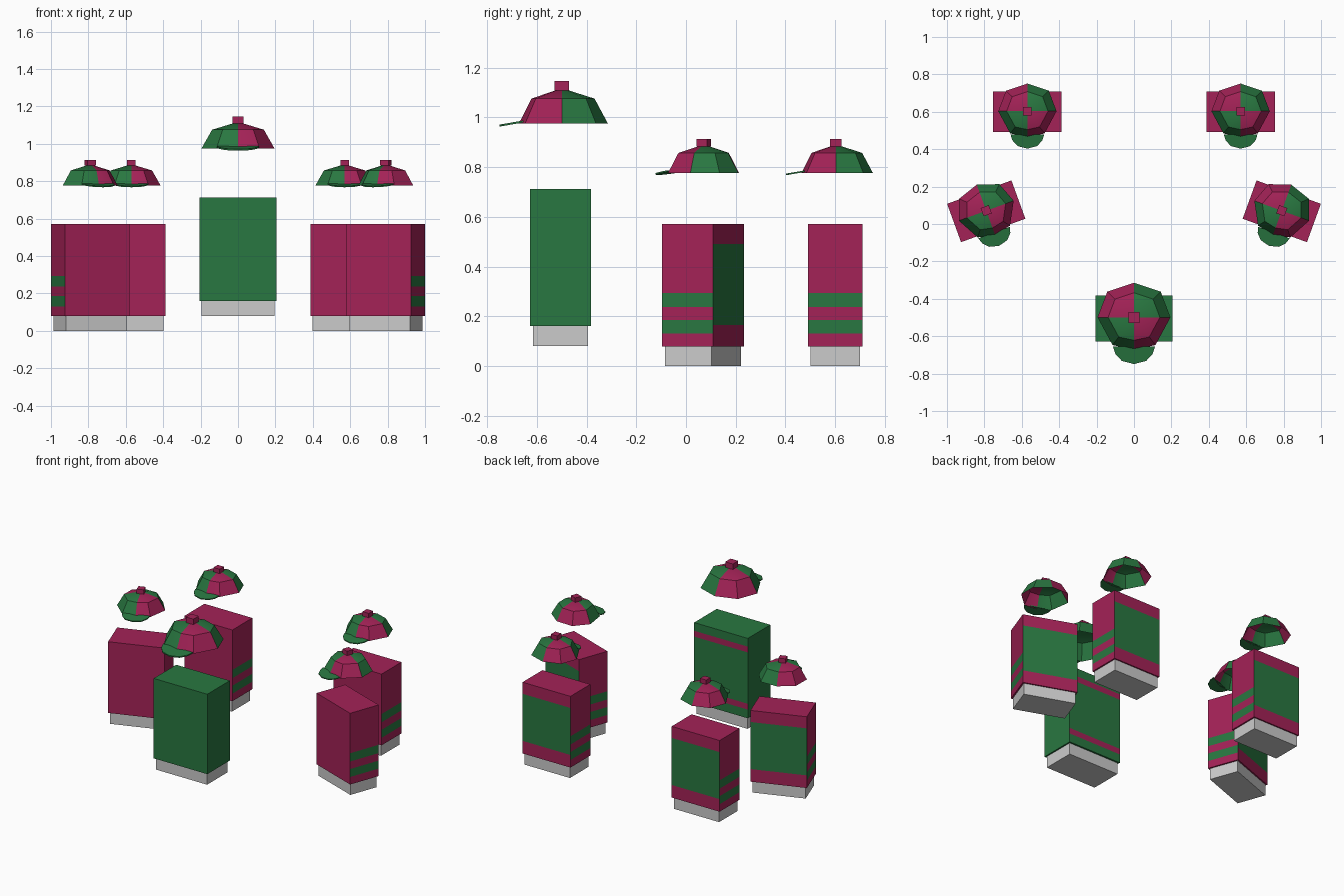
import bpy, bmesh
from math import radians
from mathutils import Vector

if "Cube" in bpy.data.objects:
    bpy.data.objects.remove(bpy.data.objects["Cube"])


def material(name, color):
    m = bpy.data.materials.new(name)
    m.diffuse_color = (*color, 1)
    m.use_nodes = True
    m.node_tree.nodes["Principled BSDF"].inputs["Base Color"].default_value = m.diffuse_color
    return m


MAROON = material("maroon", (0.37, 0.016, 0.095))
GREEN = material("green", (0.022, 0.185, 0.052))


def finish(bm, name, loc, turn, mats):
    bmesh.ops.recalc_face_normals(bm, faces=bm.faces)
    me = bpy.data.meshes.new(name)
    bm.to_mesh(me)
    bm.free()
    for m in mats:
        me.materials.append(m)
    ob = bpy.data.objects.new(name, me)
    ob.location = loc
    ob.rotation_euler.z = radians(turn)
    bpy.context.collection.objects.link(ob)
    return ob


def box(name, loc, turn, size, z0, z1, mats=(), cuts=(), paint=None):
    """Upright box, cut at given heights so bands can be coloured."""
    bm = bmesh.new()
    bmesh.ops.create_cube(bm, size=1)
    for v in bm.verts:
        v.co = (v.co.x * size[0], v.co.y * size[1], z0 if v.co.z < 0 else z1)
    for z in cuts:
        bmesh.ops.bisect_plane(bm, geom=bm.verts[:] + bm.edges[:] + bm.faces[:],
                               plane_co=(0, 0, z), plane_no=(0, 0, 1))
    bm.normal_update()
    if paint:
        for f in bm.faces:
            f.material_index = paint(f.normal, f.calc_center_median().z)
    return finish(bm, name, (loc[0], loc[1], 0), turn, mats)


def cap(prefix, loc, turn, s):
    # crown: open eight-sided dome in four coloured quarters
    half = [(0, .185), (.143, .137), (.195, 0), (.115, -.148), (0, -.173)]
    outline = half + [(-x, y) for x, y in half[-2:0:-1]]
    bm = bmesh.new()
    low = [bm.verts.new((x * s, y * s, 0)) for x, y in outline]
    mid = [bm.verts.new((x * s * .71, y * s * .71, .1 * s)) for x, y in outline]
    apex = bm.verts.new((0, 0, .142 * s))
    for i in range(8):
        j = (i + 1) % 8
        for vs in ((low[i], low[j], mid[j], mid[i]), (mid[i], mid[j], apex)):
            f = bm.faces.new(vs)
            c = f.calc_center_median()
            f.material_index = 0 if c.x * c.y > 0 else 1
    crown = finish(bm, prefix + "_cap_crown", loc, turn, (GREEN, MAROON))
    for p in crown.data.polygons:
        p.use_smooth = True
    bpy.context.view_layer.objects.active = crown
    crown.select_set(True)
    bpy.ops.object.shade_smooth_by_angle(angle=radians(30))
    crown.select_set(False)

    # brim: thin half-round plate sloping down to the front
    edge = [(-.113, -.155), (-.1, -.195), (-.065, -.233), (0, -.25),
            (.065, -.233), (.1, -.195), (.113, -.155)]
    bm = bmesh.new()
    top = bm.faces.new([bm.verts.new((x * s, y * s, (.012 + (y + .155) * .17) * s))
                        for x, y in edge])
    new = bmesh.ops.extrude_face_region(bm, geom=[top])["geom"]
    bmesh.ops.translate(bm, verts=[g for g in new if isinstance(g, bmesh.types.BMVert)],
                        vec=(0, 0, -.008 * s))
    finish(bm, prefix + "_cap_brim", loc, turn, (GREEN,))

    # button on top
    box(prefix + "_cap_button", loc, turn, (.058 * s, .058 * s),
        loc[2] + .132 * s, loc[2] + .17 * s, (MAROON,))


def small_paint(n, z):
    if n.y > .5:                       # broad green panel on the back
        return int(.165 < z < .49)
    if abs(n.x) > .5:                  # two green bands on each side
        return int(.13 < z < .185 or .237 < z < .294)
    return 0


def big_paint(n, z):                   # two thin maroon stripes on the back
    return int(n.y > .5 and (.22 < z < .26 or .615 < z < .655))


# front figure
front = (0, -.505)
box("front_base", front, 0, (.39, .222), .08, .16)
box("front_body", front, 0, (.41, .246), .16, .712, (GREEN, MAROON),
    (.22, .26, .615, .655), big_paint)
cap("front", (0, -.499, .975), 0, 1)

# four smaller figures: two at the back, two at the sides turned inward
for side, sx in (("left", -1), ("right", 1)):
    for place, x, y, turn in (("rear", .57, .6, 0), ("side", .79, .068, 20)):
        name, loc, rot = f"{side}_{place}", (sx * x, y), -sx * turn
        box(name + "_base", loc, rot, (.346, .2), 0, .078)
        box(name + "_body", loc, rot, (.366, .218), .078, .57, (MAROON, GREEN),
            (.13, .165, .185, .237, .294, .49), small_paint)
        cap(name, (loc[0], loc[1] + .003, .777), rot, .8)
